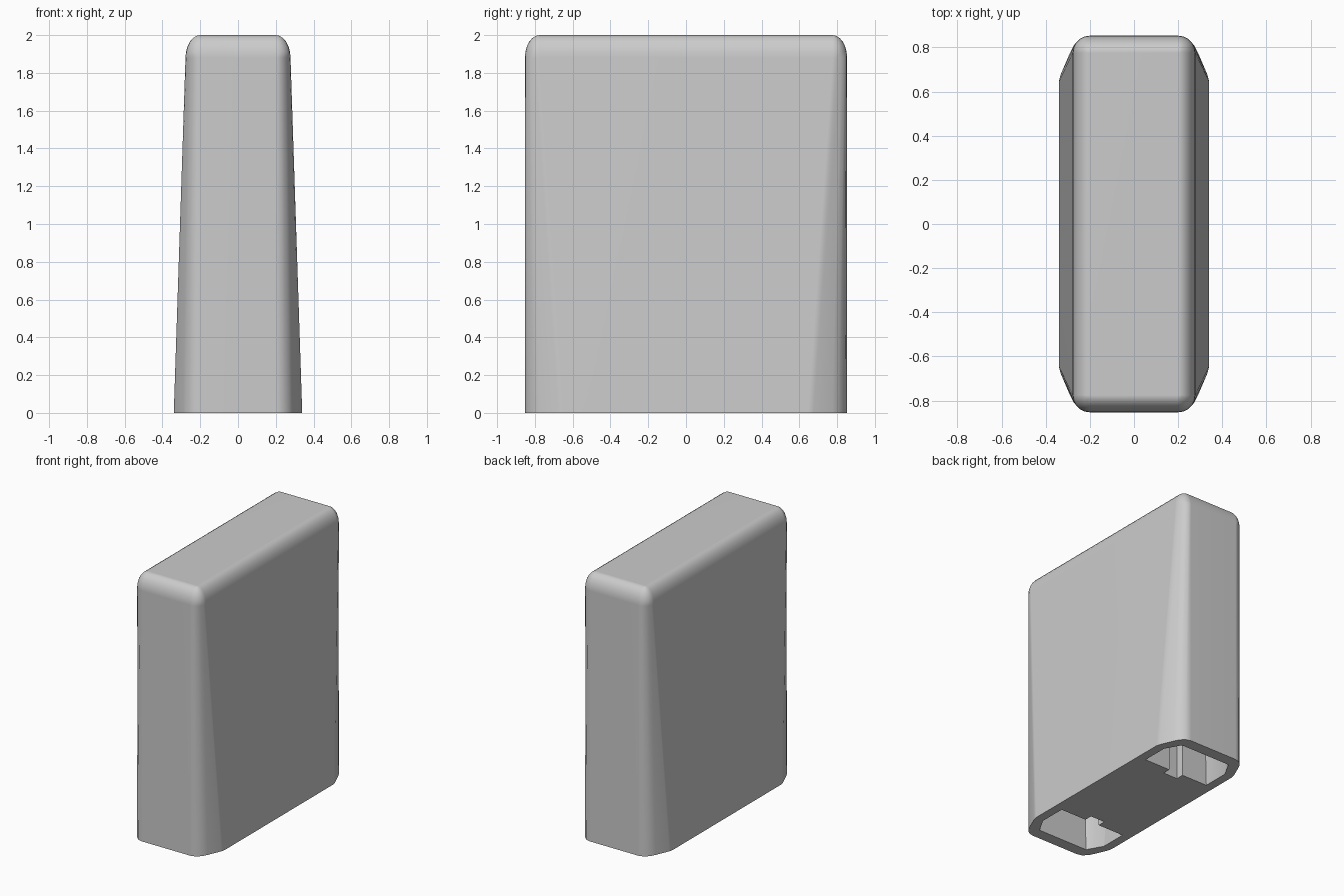
import bpy, bmesh, math

default = bpy.data.objects.get("Cube")
if default:
    bpy.data.objects.remove(default, do_unlink=True)

grey = bpy.data.materials.new("Plain grey")
grey.use_nodes = True
colour = (0.6, 0.6, 0.6, 1)
grey.diffuse_color = colour
grey.node_tree.nodes["Principled BSDF"].inputs["Base Color"].default_value = colour


def mirrored(quarter):
    """Turn a corner outline (side to end) into a full counter-clockwise ring."""
    back = quarter[::-1]
    return (quarter + [(-x, y) for x, y in back]
            + [(-x, -y) for x, y in quarter] + [(x, -y) for x, y in back])


def loft(name, rings):
    """Skin (outline, height) pairs and cap both ends."""
    bm = bmesh.new()
    loops = [[bm.verts.new((x, y, z)) for x, y in pts] for pts, z in rings]
    n = len(loops[0])
    for low, high in zip(loops, loops[1:]):
        for i in range(n):
            j = (i + 1) % n
            bm.faces.new((low[i], low[j], high[j], high[i]))
    bm.faces.new(loops[0][::-1])
    bm.faces.new(loops[-1])
    bmesh.ops.remove_doubles(bm, verts=bm.verts, dist=0.0005)
    bmesh.ops.recalc_face_normals(bm, faces=bm.faces)
    mesh = bpy.data.meshes.new(name)
    bm.to_mesh(mesh)
    bm.free()
    mesh.materials.append(grey)
    obj = bpy.data.objects.new(name, mesh)
    bpy.context.collection.objects.link(obj)
    return obj


# Tapered body: chamfered base rising to a rounded rectangle
core_x, core_y, radius = 0.2, 0.775, 0.078
base = [(0.34, 0.645), (0.333, 0.675), (0.29, 0.775), (0.272, 0.81),
        (0.24, 0.842), (0.2, 0.853)]
arc = [math.radians(a) for a in range(0, 91, 18)]
shoulder_z, cap_height = 1.88, 0.12
rings = [(mirrored(base), 0)]
for step in range(7):
    t = math.radians(15 * step)
    r = radius * math.cos(t)
    corner = [(core_x + r * math.cos(a), core_y + r * math.sin(a)) for a in arc]
    rings.append((mirrored(corner), shoulder_z + cap_height * math.sin(t)))
body = loft("body", rings)

# Keyed pockets sunk into the underside at both ends
half = [(0.06, 0.45), (0.275, 0.45), (0.275, 0.65), (0.21, 0.765)]
key = [(0.06, 0.39)]
for side, label in ((-1, "front"), (1, "back")):
    right = key + half
    outline = right + [(-x, y) for x, y in right[::-1]]
    outline = [(x, side * y) for x, y in outline]
    narrow = [(x * 0.85, y) for x, y in outline]
    cutter = loft(label + "_pocket_cutter", [(outline, -0.05), (narrow, 1.6)])
    cutter.hide_render = True
    cutter.hide_set(True)
    cut = body.modifiers.new(label + " pocket", "BOOLEAN")
    cut.operation = "DIFFERENCE"
    cut.solver = "EXACT"
    cut.object = cutter

# Bake the pockets, then shade smoothly with flat broad faces
bpy.context.view_layer.update()
evaluated = body.evaluated_get(bpy.context.evaluated_depsgraph_get())
baked = bpy.data.meshes.new_from_object(evaluated)
body.modifiers.clear()
body.data = baked
for name in ("front_pocket_cutter", "back_pocket_cutter"):
    bpy.data.objects.remove(bpy.data.objects[name], do_unlink=True)
bpy.ops.object.select_all(action="DESELECT")
body.select_set(True)
bpy.context.view_layer.objects.active = body
bpy.ops.object.shade_smooth_by_angle(angle=math.radians(35))
weighted = body.modifiers.new("Even shading", "WEIGHTED_NORMAL")
weighted.keep_sharp = True
